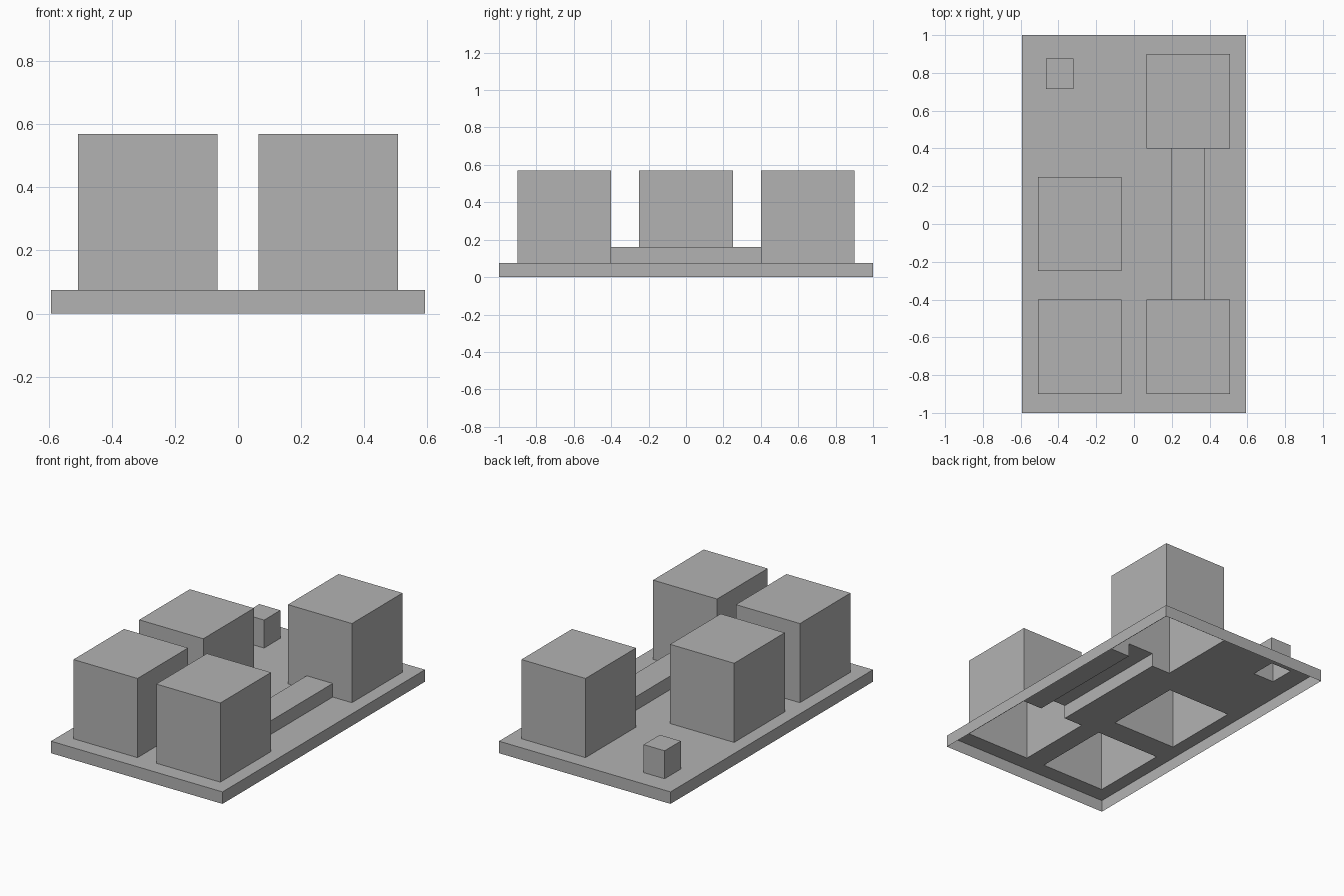
import bpy
import bmesh

cube = bpy.data.objects.get("Cube")
if cube:
    bpy.data.objects.remove(cube, do_unlink=True)

grey = bpy.data.materials.new("plain_grey")
grey.use_nodes = True
grey.diffuse_color = (0.45, 0.45, 0.45, 1)
grey.node_tree.nodes["Principled BSDF"].inputs["Base Color"].default_value = grey.diffuse_color

SLAB_TOP, TOWER_TOP = 0.075, 0.57
INNER, OUTER = 0.065, 0.508

# Footprint of each part: x range, y range, roof height
PARTS = {
    "base_slab": (-0.593, 0.593, -1, 1, SLAB_TOP),
    "front_left_tower": (INNER, OUTER, -0.9, -0.4, TOWER_TOP),
    "back_left_tower": (INNER, OUTER, 0.4, 0.9, TOWER_TOP),
    "front_right_tower": (-OUTER, -INNER, -0.9, -0.4, TOWER_TOP),
    "middle_right_tower": (-OUTER, -INNER, -0.25, 0.25, TOWER_TOP),
    "connecting_hall": (0.195, 0.375, -0.4, 0.4, 0.16),
    "small_block": (-0.465, -0.32, 0.715, 0.875, 0.25),
}
xs = sorted({v for p in PARTS.values() for v in p[:2]})
ys = sorted({v for p in PARTS.values() for v in p[2:4]})


def owner(x, y):
    """Name of the uppermost part over a point, or None outside the slab."""
    found = None
    for name, (x0, x1, y0, y1, _) in PARTS.items():
        if x0 < x < x1 and y0 < y < y1:
            found = name
    return found


def height(x, y):
    name = owner(x, y)
    return PARTS[name][4] if name else 0


def build_shell(name):
    """Thin open-bottomed shell: roof, plus walls down to lower neighbours."""
    bm = bmesh.new()
    top = PARTS[name][4]
    e = 0.001

    def face(*corners):
        bm.faces.new([bm.verts.new(c) for c in corners])

    for x0, x1 in zip(xs, xs[1:]):
        for y0, y1 in zip(ys, ys[1:]):
            cx, cy = (x0 + x1) / 2, (y0 + y1) / 2
            if owner(cx, cy) != name:
                continue
            ring = [(x0, y0), (x1, y0), (x1, y1), (x0, y1)]
            face(*[(x, y, top) for x, y in ring])
            beyond = [(cx, y0 - e), (x1 + e, cy), (cx, y1 + e), (x0 - e, cy)]
            for i, point in enumerate(beyond):
                low = height(*point)
                if low < top:
                    a, b = ring[i], ring[(i + 1) % 4]
                    face((*a, low), (*b, low), (*b, top), (*a, top))

    # Weld the cells and merge coplanar faces
    bmesh.ops.remove_doubles(bm, verts=bm.verts, dist=0.0001)
    bmesh.ops.dissolve_limit(bm, angle_limit=0.01, verts=bm.verts, edges=bm.edges)
    mesh = bpy.data.meshes.new(name)
    bm.to_mesh(mesh)
    bm.free()
    mesh.materials.append(grey)
    bpy.context.collection.objects.link(bpy.data.objects.new(name, mesh))


for part in PARTS:
    build_shell(part)
